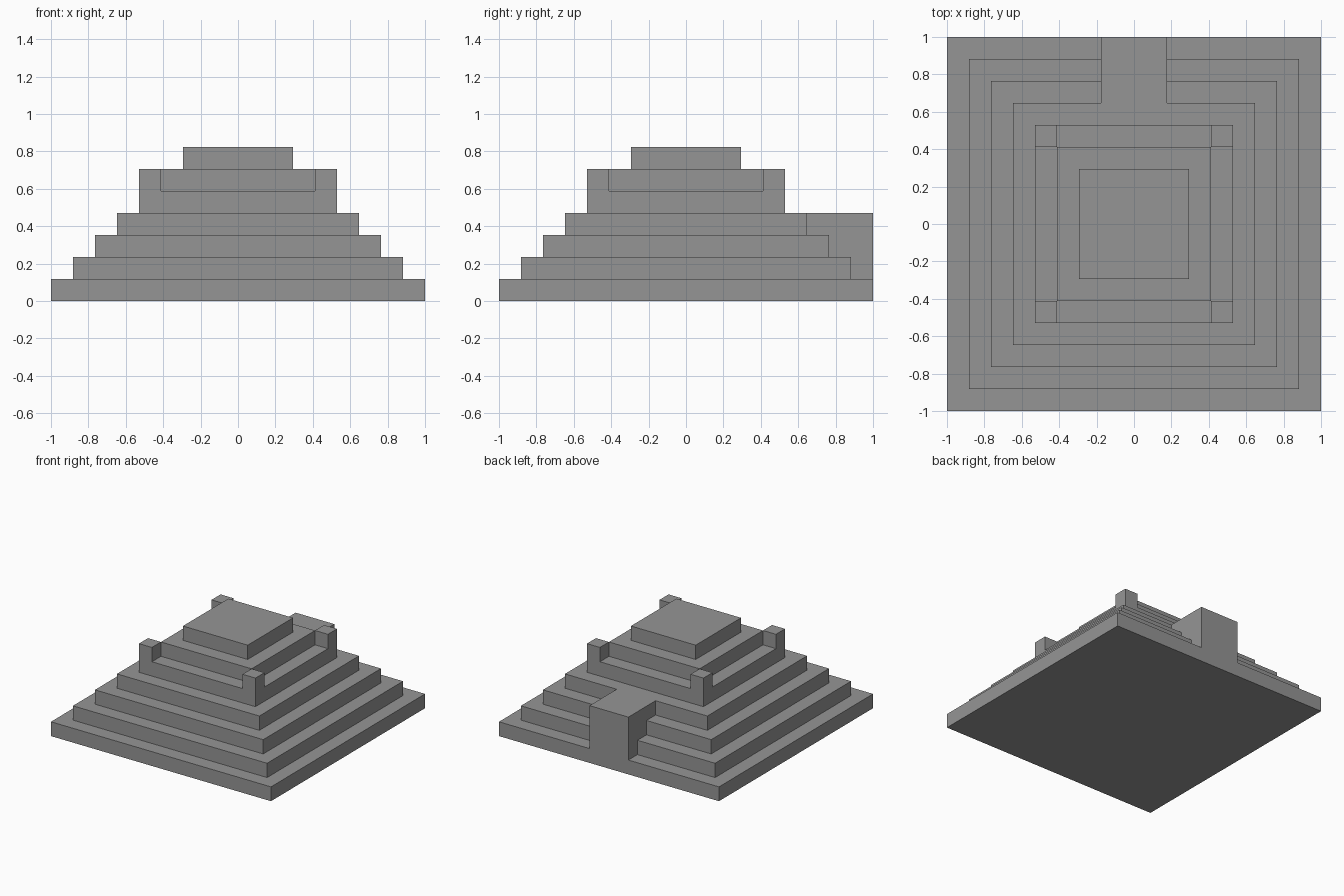
import bpy
import bmesh

cube = bpy.data.objects.get("Cube")
if cube:
    bpy.data.objects.remove(cube, do_unlink=True)

U = 2 / 17  # one block: seventeen blocks span the base

stone = bpy.data.materials.new("grey stone")
stone.use_nodes = True
grey = (0.3, 0.3, 0.3, 1)
stone.diffuse_color = grey
stone.node_tree.nodes["Principled BSDF"].inputs["Base Color"].default_value = grey


def finish(name, bm):
    bmesh.ops.recalc_face_normals(bm, faces=bm.faces)
    mesh = bpy.data.meshes.new(name)
    bm.to_mesh(mesh)
    bm.free()
    mesh.materials.append(stone)
    obj = bpy.data.objects.new(name, mesh)
    bpy.context.collection.objects.link(obj)
    return obj


def block(name, low, high):
    """Box between two corners, given in block units."""
    bm = bmesh.new()
    bmesh.ops.create_cube(bm, size=1)
    for v in bm.verts:
        for i in range(3):
            v.co[i] = U * (high[i] if v.co[i] > 0 else low[i])
    return finish(name, bm)


# Stepped pyramid: seven terraces, each one block high and one block in
TIERS = 7
bm = bmesh.new()
bmesh.ops.create_grid(bm, x_segments=1, y_segments=1, size=8.5 * U)
bm.faces.ensure_lookup_table()
top = bm.faces[0]
base = list(top.verts)
for tier in range(TIERS):
    top = bmesh.ops.extrude_discrete_faces(bm, faces=[top])["faces"][0]
    bmesh.ops.translate(bm, verts=top.verts, vec=(0, 0, U))
    if tier < TIERS - 1:
        bmesh.ops.inset_region(bm, faces=[top], thickness=U, use_even_offset=True)
bm.faces.new(base)  # underside
finish("stepped_pyramid", bm)

# Corner posts on the fifth terrace
for sx, side in ((-1, "right"), (1, "left")):
    for sy, end in ((-1, "front"), (1, "back")):
        xs = sorted((sx * 3.5, sx * 4.5))
        ys = sorted((sy * 3.5, sy * 4.5))
        block(f"corner_post_{end}_{side}", (xs[0], ys[0], 5), (xs[1], ys[1], 6))

# Flat landing running from the fourth terrace to the back edge
block("back_landing", (-1.5, 5.5, 1), (1.5, 8.5, 4))
